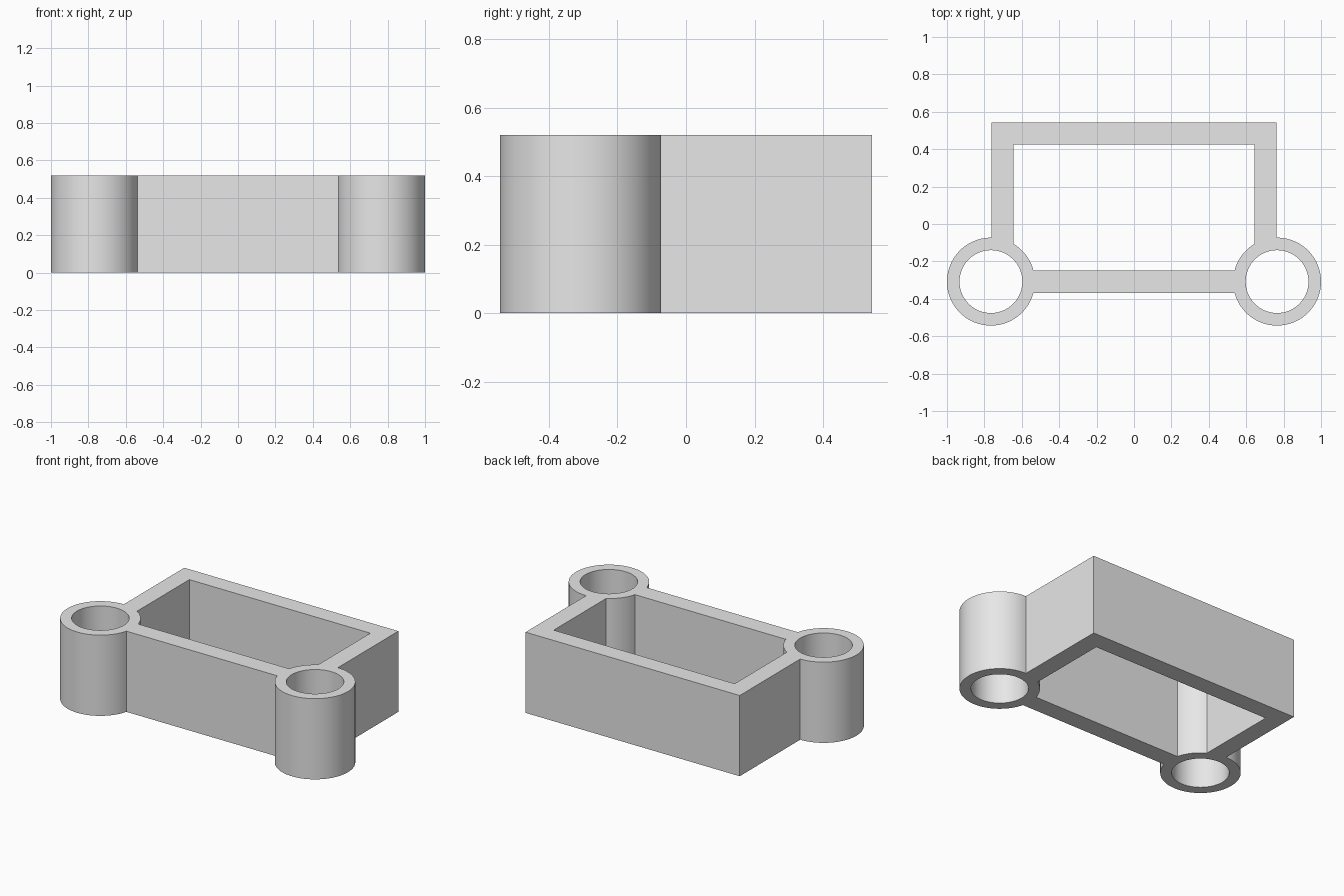
import bpy, bmesh
from math import sin, cos, asin, pi, sqrt

cube = bpy.data.objects.get("Cube")
if cube:
    bpy.data.objects.remove(cube, do_unlink=True)

HEIGHT = 0.52
RING_X, RING_Y = 0.765, -0.308
RING_OUTER, RING_BORE = 0.235, 0.168
WALL_OUT_X, WALL_IN_X = 0.763, 0.645
BACK_OUT_Y, BACK_IN_Y = 0.543, 0.426
HALF_WALL = 0.06


def arc(radius, start, end, steps):
    """Points around the right-hand ring centre."""
    angles = [start + (end - start) * i / steps for i in range(steps + 1)]
    return [(RING_X + radius * cos(a), RING_Y + radius * sin(a)) for a in angles]


def mirrored(half):
    """Close a right-hand half outline with its mirror image."""
    return half + [(-x, y) for x, y in reversed(half)]


# Angles where the walls meet the rings
front_angle = asin(HALF_WALL / RING_OUTER)
outer_side_angle = pi / 2 + asin((RING_X - WALL_OUT_X) / RING_OUTER)
inner_side_angle = pi / 2 + asin((RING_X - WALL_IN_X) / RING_OUTER)

# Outer outline, window and ring bores
outline = mirrored(arc(RING_OUTER, front_angle - pi, outer_side_angle, 60)
                   + [(WALL_OUT_X, BACK_OUT_Y)])
window = mirrored(arc(RING_OUTER, pi - front_angle, inner_side_angle, 12)
                  + [(WALL_IN_X, BACK_IN_Y)])
bore = arc(RING_BORE, 0, 2 * pi, 72)[:-1]
bore_mirror = [(-x, y) for x, y in bore]

# Filled profile extruded to full height
profile = bpy.data.curves.new("frame_profile", "CURVE")
profile.dimensions = "2D"
profile.fill_mode = "BOTH"
profile.extrude = HEIGHT / 2
for loop in (outline, window, bore, bore_mirror):
    spline = profile.splines.new("POLY")
    spline.points.add(len(loop) - 1)
    for point, (x, y) in zip(spline.points, loop):
        point.co = (x, y, 0, 1)
    spline.use_cyclic_u = True

helper = bpy.data.objects.new("frame_profile", profile)
bpy.context.collection.objects.link(helper)
bpy.context.view_layer.update()
graph = bpy.context.evaluated_depsgraph_get()
mesh = bpy.data.meshes.new_from_object(helper.evaluated_get(graph))
bpy.data.objects.remove(helper, do_unlink=True)

# Weld caps to walls and stand the frame on the ground
bm = bmesh.new()
bm.from_mesh(mesh)
bmesh.ops.remove_doubles(bm, verts=bm.verts, dist=0.0001)
bmesh.ops.translate(bm, verts=bm.verts, vec=(0, 0, HEIGHT / 2))
bmesh.ops.recalc_face_normals(bm, faces=bm.faces)
bm.to_mesh(mesh)
bm.free()

# Grey material
grey = bpy.data.materials.new("light_grey")
grey.use_nodes = True
color = (0.8, 0.8, 0.8, 1)
grey.diffuse_color = color
grey.node_tree.nodes["Principled BSDF"].inputs["Base Color"].default_value = color
mesh.materials.clear()
mesh.materials.append(grey)

frame = bpy.data.objects.new("frame_with_rings", mesh)
bpy.context.collection.objects.link(frame)
bpy.ops.object.select_all(action="DESELECT")
frame.select_set(True)
bpy.context.view_layer.objects.active = frame
bpy.ops.object.shade_smooth_by_angle(angle=pi / 6)
